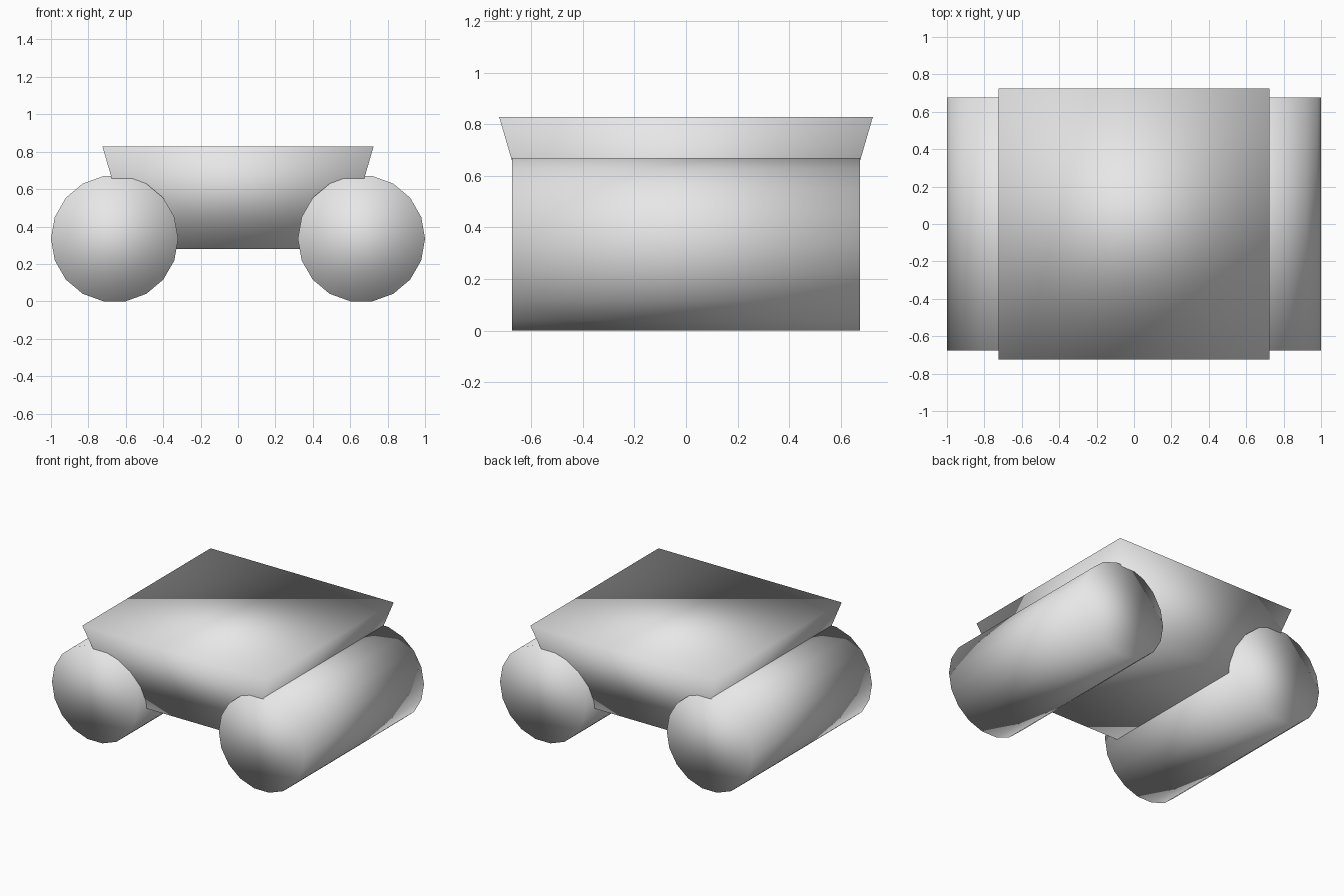
import bpy
import bmesh
import math
from mathutils import Matrix

cube = bpy.data.objects.get("Cube")
if cube:
    bpy.data.objects.remove(cube, do_unlink=True)

GREY = (0.8, 0.8, 0.8, 1.0)
grey = bpy.data.materials.new("light grey")
grey.use_nodes = True
grey.diffuse_color = GREY
grey.node_tree.nodes["Principled BSDF"].inputs["Base Color"].default_value = GREY


def add_part(name, bm):
    """Turn a bmesh into a fully smooth-shaded object."""
    bmesh.ops.recalc_face_normals(bm, faces=bm.faces)
    for face in bm.faces:
        face.smooth = True
    mesh = bpy.data.meshes.new(name)
    bm.to_mesh(mesh)
    bm.free()
    mesh.materials.append(grey)
    obj = bpy.data.objects.new(name, mesh)
    bpy.context.collection.objects.link(obj)
    return obj


# Body: a block that widens towards its flat top
BOTTOM, TOP = 0.28, 0.828
bm = bmesh.new()
bmesh.ops.create_cube(bm, size=1)
for v in bm.verts:
    upper = v.co.z > 0
    width = 1.45 if upper else 1.13
    v.co.x *= width
    v.co.y *= width
    v.co.z = TOP if upper else BOTTOM
add_part("body", bm)

# Rollers: one long eighteen-sided cylinder along each side
RADIUS, LENGTH, SIDES = 0.34, 1.35, 18
for name, side in (("left_roller", 1), ("right_roller", -1)):
    bm = bmesh.new()
    bmesh.ops.create_cone(bm, cap_ends=True, segments=SIDES, radius1=RADIUS,
                          radius2=RADIUS, depth=LENGTH)
    bmesh.ops.transform(bm, matrix=Matrix.Rotation(math.pi / 2, 4, 'X'), verts=bm.verts)
    # Put a corner, not a flat, at the outermost point
    outermost = max(v.co.x for v in bm.verts)
    if outermost < RADIUS * 0.999:
        bmesh.ops.rotate(bm, verts=bm.verts, matrix=Matrix.Rotation(math.pi / SIDES, 3, 'Y'))
    # Rest the lowest flat on the ground
    lowest = min(v.co.z for v in bm.verts)
    bmesh.ops.translate(bm, vec=(side * (1 - RADIUS), 0, -lowest), verts=bm.verts)
    add_part(name, bm)
